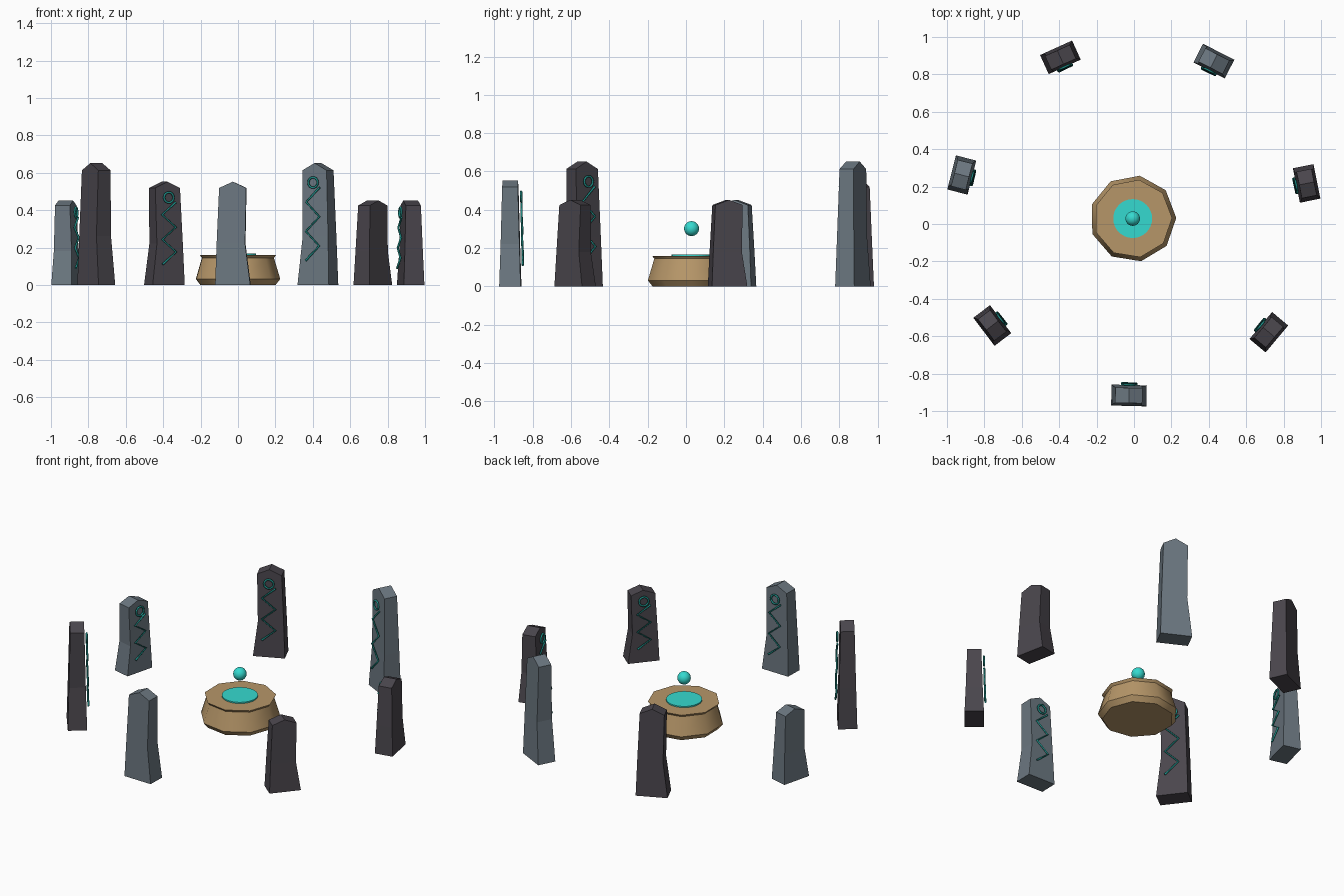
import bpy, bmesh, math
from mathutils import Matrix, Vector

if "Cube" in bpy.data.objects:
    bpy.data.objects.remove(bpy.data.objects["Cube"])

CX, CY = -0.004, 0.029          # centre of the ring
RING, COUNT, START = 0.946, 7, 0.2


def material(name, srgb):
    m = bpy.data.materials.new(name)
    m.diffuse_color = (*(c ** 2.2 for c in srgb), 1)
    m.use_nodes = True
    m.node_tree.nodes["Principled BSDF"].inputs["Base Color"].default_value = m.diffuse_color
    return m


slate = material("slate", (0.42, 0.465, 0.50))
dark = material("dark_stone", (0.295, 0.28, 0.305))
sandstone = material("sandstone", (0.71, 0.585, 0.41))
teal = material("teal_glow", (0.22, 0.85, 0.81))
rune_teal = material("rune_teal", (0.14, 0.56, 0.53))


def add_mesh(name, bm, mat, matrix=Matrix()):
    bmesh.ops.recalc_face_normals(bm, faces=bm.faces)
    me = bpy.data.meshes.new(name)
    bm.to_mesh(me)
    bm.free()
    ob = bpy.data.objects.new(name, me)
    bpy.context.collection.objects.link(ob)
    ob.matrix_world = matrix
    me.materials.append(mat)
    return ob


def make_active(ob):
    bpy.ops.object.select_all(action="DESELECT")
    ob.select_set(True)
    bpy.context.view_layer.objects.active = ob


def loft(bm, rings):
    """Bridge equal-length vertex rings and cap the bottom one."""
    for lo, hi in zip(rings, rings[1:]):
        n = len(lo)
        for i in range(n):
            j = (i + 1) % n
            bm.faces.new((lo[i], lo[j], hi[j], hi[i]))
    bm.faces.new(rings[0])


# standing stone: tapering block, pinched on one side, with a ridged top
def standing_stone(name, h, mat, matrix):
    bm = bmesh.new()
    rings = []
    for x0, x1, d, z in ((-0.094, 0.094, 0.056, 0),
                         (-0.086, 0.066, 0.049, 0.4 * h),
                         (-0.073, 0.072, 0.041, 0.94 * h)):
        rings.append([bm.verts.new((x, y, z))
                      for x, y in ((x0, -d), (x1, -d), (x1, d), (x0, d))])
    loft(bm, rings)
    a, b, c, d = rings[-1]
    front = bm.verts.new((0, -0.040, h))
    back = bm.verts.new((0, 0.040, h))
    for f in ((a, b, front), (c, d, back), (b, c, back, front), (d, a, front, back)):
        bm.faces.new(f)
    add_mesh(name, bm, mat, matrix)


# rune: zigzag tube with a loop above it, just off the inner face
def rune(name, h, matrix):
    def depth(z):
        return 0.068 - 0.013 * z / h

    zigzag = [(0.040 * (-1) ** i, (0.2 + 0.12 * i) * h) for i in range(6)]
    loop = [(0.028 * math.cos(t), 0.8 * h + 0.026 + 0.028 * math.sin(t))
            for t in (math.tau * k / 14 for k in range(14))]
    cu = bpy.data.curves.new(name, "CURVE")
    cu.dimensions = "3D"
    cu.bevel_depth = 0.006
    cu.bevel_resolution = 1
    cu.use_fill_caps = True
    for pts, closed in ((zigzag, False), (loop, True)):
        sp = cu.splines.new("POLY")
        sp.points.add(len(pts) - 1)
        for p, (x, z) in zip(sp.points, pts):
            p.co = (x, depth(z), z, 1)
        sp.use_cyclic_u = closed
    cu.materials.append(rune_teal)
    ob = bpy.data.objects.new(name, cu)
    bpy.context.collection.objects.link(ob)
    ob.matrix_world = matrix
    make_active(ob)
    bpy.ops.object.convert(target="MESH")


# ring of stones
for i in range(COUNT):
    a = START + i * math.tau / COUNT
    pos = Vector((CX + RING * math.cos(a), CY + RING * math.sin(a), 0))
    mat4 = Matrix.Translation(pos) @ Matrix.Rotation(a + math.pi / 2, 4, "Z")
    h = (0.452, 0.652, 0.552)[i % 3]
    standing_stone(f"standing_stone_{i + 1}", h, slate if i % 2 else dark, mat4)
    rune(f"rune_{i + 1}", h, mat4)

# nine-sided altar, smooth around its sides with crisp rims
bm = bmesh.new()
rings = [[bm.verts.new((r * math.cos(math.tau * k / 9 + 0.015),
                        r * math.sin(math.tau * k / 9 + 0.015), z)) for k in range(9)]
         for r, z in ((0.207, 0), (0.232, 0.032), (0.198, 0.145), (0.210, 0.16))]
loft(bm, rings)
bm.faces.new(rings[-1])
altar = add_mesh("altar", bm, sandstone, Matrix.Translation((CX - 0.002, CY, 0)))
make_active(altar)
bpy.ops.object.shade_smooth_by_angle(angle=math.radians(42))

# glowing disc set into the altar top
bm = bmesh.new()
bmesh.ops.create_cone(bm, cap_ends=True, segments=32, radius1=0.104, radius2=0.104, depth=0.018)
add_mesh("altar_disc", bm, teal, Matrix.Translation((CX - 0.003, CY, 0.159)))

# floating orb
bm = bmesh.new()
bmesh.ops.create_uvsphere(bm, u_segments=24, v_segments=14, radius=0.039)
for f in bm.faces:
    f.smooth = True
add_mesh("floating_orb", bm, teal, Matrix.Translation((CX - 0.003, CY, 0.302)))
